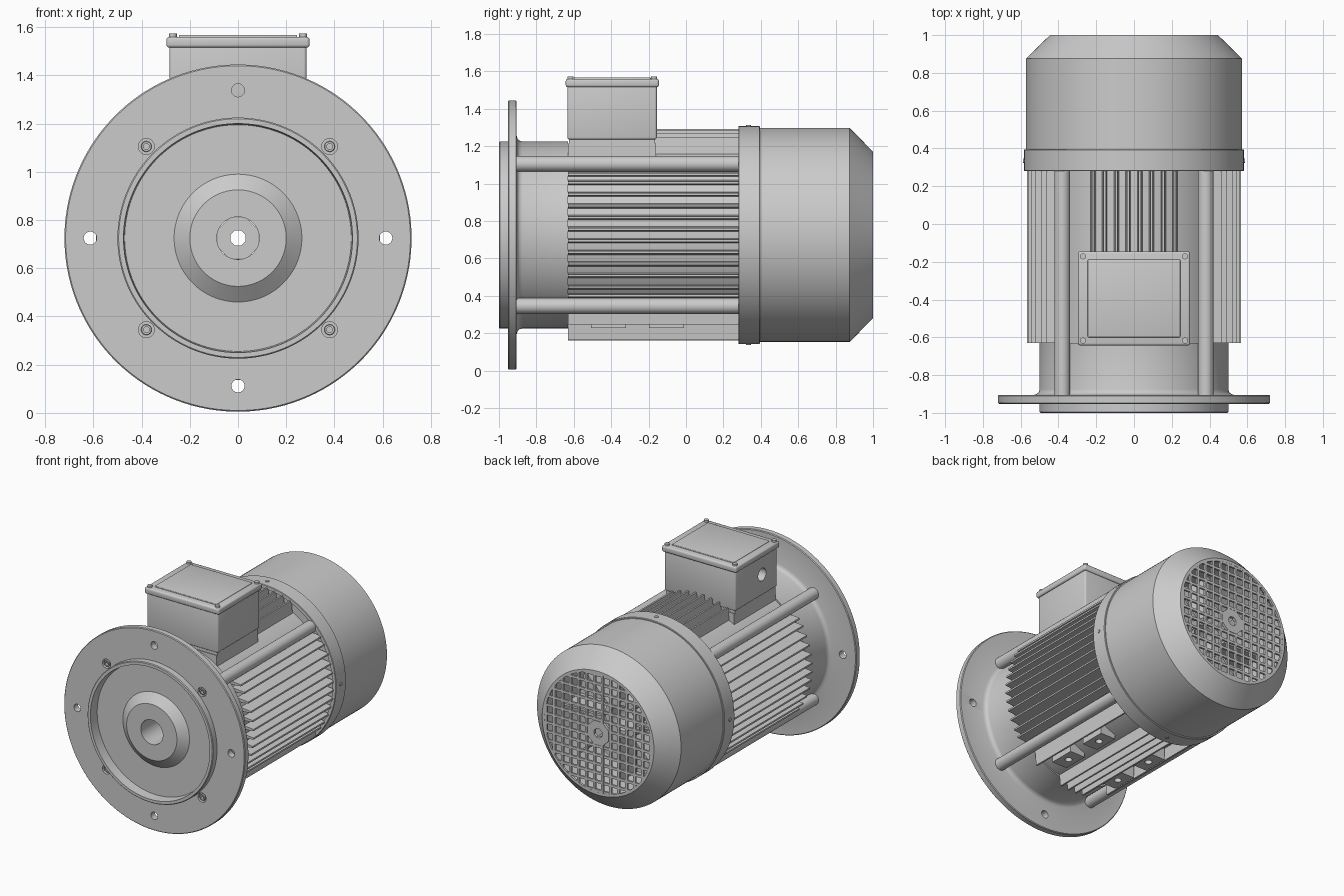
import bpy, bmesh, math
from mathutils import Matrix, Vector

if "Cube" in bpy.data.objects:
    bpy.data.objects.remove(bpy.data.objects["Cube"])

CZ = 0.725   # height of the motor axis


def finish(name, bm, angle=35, bevel=0.0):
    bmesh.ops.remove_doubles(bm, verts=bm.verts, dist=1e-5)
    bmesh.ops.recalc_face_normals(bm, faces=bm.faces)
    if bevel:
        bmesh.ops.bevel(bm, geom=bm.edges[:], offset=bevel, segments=3, profile=0.5, affect='EDGES')
    me = bpy.data.meshes.new(name)
    bm.to_mesh(me)
    bm.free()
    ob = bpy.data.objects.new(name, me)
    bpy.context.collection.objects.link(ob)
    smooth(ob, angle)
    return ob


def smooth(ob, angle=35):
    bpy.ops.object.select_all(action='DESELECT')
    ob.select_set(True)
    bpy.context.view_layer.objects.active = ob
    bpy.ops.object.shade_smooth_by_angle(angle=math.radians(angle))


def add_lathe(bm, profile, cx=0.0, cz=CZ, segs=96, closed=True):
    """Revolve (radius, y) points about a y-parallel axis."""
    rings = []
    for i in range(segs):
        a = 2 * math.pi * (i + 0.5) / segs
        rings.append([bm.verts.new((cx + r * math.cos(a), y, cz + r * math.sin(a))) for r, y in profile])
    n = len(profile)
    for i in range(segs):
        p, q = rings[i], rings[(i + 1) % segs]
        for j in range(n if closed else n - 1):
            k = (j + 1) % n
            bm.faces.new((p[j], p[k], q[k], q[j]))


def lathe(name, profile, **kw):
    bm = bmesh.new()
    add_lathe(bm, profile, **kw)
    return finish(name, bm)


def add_rod(bm, x, z, r, y0, y1, segs=32):
    add_lathe(bm, [(0, y0), (r, y0), (r, y1), (0, y1)], x, z, segs, closed=False)


def add_box(bm, x0, x1, y0, y1, z0, z1, mat=Matrix()):
    m = Matrix.Translation(((x0 + x1) / 2, (y0 + y1) / 2, (z0 + z1) / 2)) @ Matrix.Diagonal((x1 - x0, y1 - y0, z1 - z0, 1))
    bmesh.ops.create_cube(bm, size=1, matrix=mat @ m)


def box(name, *dims, bevel=0.0):
    bm = bmesh.new()
    add_box(bm, *dims)
    return finish(name, bm, bevel=bevel)


def add_disc(bm, loc, r, depth, direction, segs=24):
    """Cylinder centred on loc along any direction."""
    rot = Vector(direction).to_track_quat('Z', 'Y').to_matrix().to_4x4()
    bmesh.ops.create_cone(bm, cap_ends=True, segments=segs, radius1=r, radius2=r, depth=depth,
                          matrix=Matrix.Translation(loc) @ rot)


def cut(ob, bm):
    cutter = finish("cutter", bm)
    cutter.hide_render = True
    m = ob.modifiers.new("holes", 'BOOLEAN')
    m.operation, m.solver, m.object = 'DIFFERENCE', 'EXACT', cutter
    bpy.context.view_layer.objects.active = ob
    bpy.ops.object.modifier_apply(modifier=m.name)
    bpy.data.objects.remove(cutter)
    smooth(ob)


corners = [(sx * 0.38, CZ + sz * 0.38) for sx in (-1, 1) for sz in (-1, 1)]
quarters = [(math.cos(i * math.pi / 2), math.sin(i * math.pi / 2)) for i in range(4)]

# Front end shield with mounting flange, spigot ring and raised hub
flange = lathe("mounting_flange", [
    (0.088, -0.98), (0.2, -0.98), (0.265, -0.93), (0.47, -0.93), (0.475, -1.0), (0.495, -1.0), (0.5, -0.995),
    (0.5, -0.952), (0.715, -0.952), (0.72, -0.947), (0.72, -0.91), (0.715, -0.905), (0.53, -0.905),
    (0.515, -0.9), (0.505, -0.892), (0.5, -0.875), (0.5, -0.63), (0.088, -0.63)], segs=128)
bm = bmesh.new()
for c, s in quarters:
    add_rod(bm, 0.613 * c, CZ + 0.613 * s, 0.027, -1.1, -0.8)
for x, z in corners:
    add_rod(bm, x, z, 0.033, -1.1, -0.93)
cut(flange, bm)

# Socket screws in the flange counterbores
bm = bmesh.new()
for x, z in corners:
    add_lathe(bm, [(0.012, -0.95), (0.02, -0.95), (0.022, -0.948), (0.022, -0.925), (0.012, -0.925)], x, z, 24)
finish("flange_screws", bm)

# Stator housing and rear end shield
lathe("stator_housing", [(0.088, -0.63), (0.49, -0.63), (0.49, 0.3), (0.555, 0.3), (0.555, 0.33), (0.088, 0.33)])

# Tapered cooling fins on all four sides
bm = bmesh.new()


def add_fin(angle, t, y0, y1):
    d0, d1 = math.sqrt(0.47 ** 2 - t * t), math.sqrt(0.566 ** 2 - t * t)
    rot = Matrix.Translation((0, 0, CZ)) @ Matrix.Rotation(angle, 4, 'Y')
    sec = [(t - 0.015, d0), (t + 0.015, d0), (t + 0.006, d1), (t - 0.006, d1)]
    a, b = [[bm.verts.new(rot @ Vector((u, y, d))) for u, d in sec] for y in (y0, y1)]
    bm.faces.new(a)
    bm.faces.new(b)
    for i in range(4):
        j = (i + 1) % 4
        bm.faces.new((a[i], a[j], b[j], b[i]))


for s in (-1, 1):
    for i in range(6):
        t = s * min(0.031 + 0.062 * i, 0.325)
        for side in (-1, 1):
            add_fin(side * math.pi / 2, t, -0.63, 0.29)
        if i < 4:
            add_fin(0, t, -0.17, 0.29)
        if i < 2:
            add_fin(math.pi, t, -0.63, 0.29)
    add_fin(math.pi, s * 0.3, -0.63, 0.29)
finish("cooling_fins", bm)

# Tie rods along the corners
bm = bmesh.new()
for x, z in corners:
    add_rod(bm, x, z, 0.042, -0.91, 0.3)
finish("tie_rods", bm)

# Foot mounting pads underneath, each with a bolt hole
for sx, side in ((-1, "left"), (1, "right")):
    for y, end in ((-0.415, "front"), (-0.105, "rear")):
        pad = box(f"foot_pad_{side}_{end}", sx * 0.21 - 0.06, sx * 0.21 + 0.06, y - 0.093, y + 0.093, 0.228, 0.35)
        bm = bmesh.new()
        add_disc(bm, (sx * 0.21, y, 0.23), 0.024, 0.1, (0, 0, 1))
        cut(pad, bm)

# Terminal box with pedestal, cable entry, lid and lid screws
box("terminal_pedestal", -0.27, 0.27, -0.63, -0.16, 1.1, 1.215)
box("terminal_gasket", -0.275, 0.275, -0.625, -0.165, 1.21, 1.245)
tbox = box("terminal_box", -0.284, 0.284, -0.634, -0.156, 1.235, 1.53, bevel=0.012)
bm = bmesh.new()
add_disc(bm, (-0.28, -0.46, 1.385), 0.045, 0.2, (1, 0, 0), 32)
cut(tbox, bm)
box("terminal_lid", -0.297, 0.297, -0.643, -0.145, 1.515, 1.56, bevel=0.012)
box("terminal_lid_panel", -0.245, 0.245, -0.6, -0.188, 1.55, 1.567, bevel=0.005)
bm = bmesh.new()
for x in (-0.27, 0.27):
    for y in (-0.617, -0.171):
        add_disc(bm, (x, y, 1.56), 0.016, 0.026, (0, 0, 1))
finish("terminal_lid_screws", bm)

# Fan cover shell and its front band
lathe("fan_cover", [(0.573, 0.38), (0.573, 0.875), (0.445, 1.0), (0.425, 1.0), (0.425, 0.985),
                    (0.555, 0.862), (0.555, 0.38)], segs=128)
lathe("cover_band", [(0.556, 0.28), (0.58, 0.28), (0.583, 0.283), (0.583, 0.392), (0.58, 0.395), (0.556, 0.395)],
      segs=128)
bm = bmesh.new()
for c, s in quarters:
    add_disc(bm, (0.58 * c, 0.335, CZ + 0.58 * s), 0.013, 0.016, (c, 0, s), 16)
finish("band_screws", bm)

# Square-mesh air grille with octagonal centre
bm = bmesh.new()
centre = Matrix.Translation((0, 0, CZ))
pitch, half, gap = 0.064, 0.009, 0.08
for i in range(-7, 7):
    p = (i + 0.5) * pitch
    if abs(p) > 0.425:
        continue
    h = math.sqrt(0.434 ** 2 - p * p)
    spans = [(-h, h)]
    if abs(p) < gap:   # keep the axis opening clear
        spans = [(-h, -0.05), (0.05, h)]
    for a, b in spans:
        add_box(bm, p - half, p + half, 0.985, 0.9995, a, b, centre)
        add_box(bm, a, b, 0.986, 0.999, p - half, p + half, centre)
finish("air_grille", bm)
bm = bmesh.new()
add_lathe(bm, [(0.034, 0.98), (0.092, 0.98), (0.092, 1.0), (0.034, 1.0)], segs=8)
finish("grille_centre", bm, angle=20)

# Cooling fan inside the cover
lathe("fan_hub", [(0.09, 0.33), (0.14, 0.33), (0.14, 0.55), (0.44, 0.55), (0.44, 0.57), (0.16, 0.57),
                  (0.14, 0.72), (0.09, 0.72)], segs=64)
bm = bmesh.new()
for i in range(8):
    add_box(bm, 0.13, 0.44, 0.56, 0.76, -0.008, 0.008, centre @ Matrix.Rotation(i * math.pi / 4, 4, 'Y'))
finish("fan_blades", bm)
